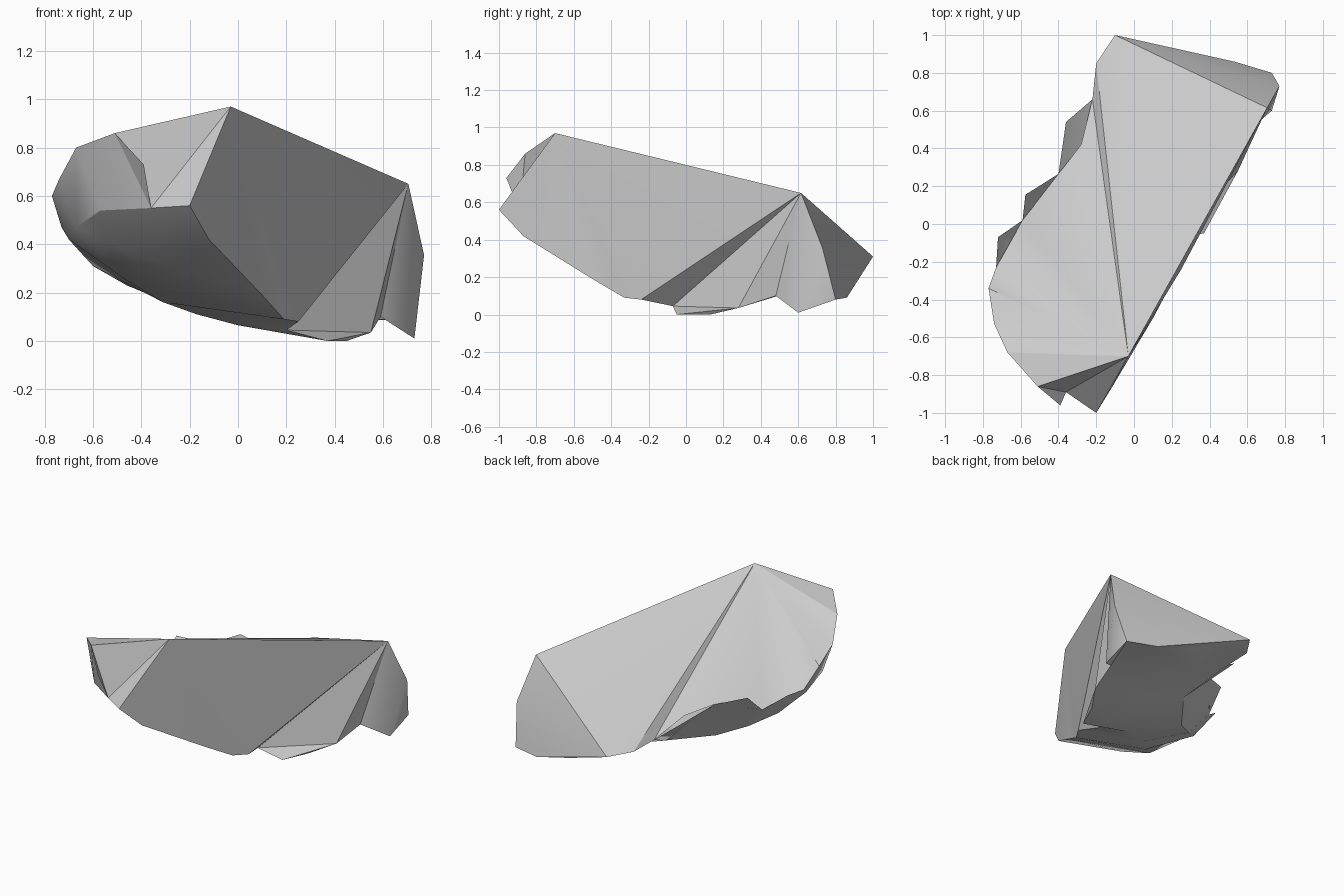
import bpy
import bmesh
from math import radians

cube = bpy.data.objects.get("Cube")
if cube:
    bpy.data.objects.remove(cube, do_unlink=True)

bm = bmesh.new()


def point(x, y, z):
    return bm.verts.new((x, y, z))


def points(rows):
    return [point(*row) for row in rows]


def face(*corners):
    """Add a face unless corners coincide or it already exists."""
    if len(set(corners)) == len(corners) and not bm.faces.get(corners):
        bm.faces.new(corners)


def fan(centre, border):
    """Triangles from one corner to every segment of a border."""
    for first, second in zip(border, border[1:]):
        face(centre, first, second)


def strip(left, right):
    """Triangulated band between two borders of any length."""
    i = j = 0
    last_left, last_right = len(left) - 1, len(right) - 1
    while i < last_left or j < last_right:
        if j == last_right or (i < last_left and
                               (i + 1) * last_right <= (j + 1) * last_left):
            face(left[i], left[i + 1], right[j])
            i += 1
        else:
            face(left[i], right[j + 1], right[j])
            j += 1


# Main corners of the broken block
peak = point(-0.03, -0.70, 0.97)
front_tip = point(-0.20, -1.0, 0.56)
shoulder = point(0.705, 0.615, 0.65)
back_tip = point(-0.10, 1.0, 0.31)
back_step = point(-0.20, 0.85, 0.317)
front_notch = point(-0.36, -0.89, 0.55)
front_tooth = point(-0.39, -0.96, 0.73)

# Rim of the rounded side, from the front towards the back
rim_front = points([(-0.51, -0.86, 0.86), (-0.67, -0.68, 0.80),
                    (-0.74, -0.53, 0.67), (-0.77, -0.34, 0.60)])
notches = points([(-0.73, -0.23, 0.47), (-0.59, 0.02, 0.39),
                  (-0.40, 0.265, 0.47), (-0.22, 0.66, 0.33)])
teeth = points([(-0.72, -0.07, 0.49), (-0.575, 0.155, 0.52),
                (-0.36, 0.54, 0.44)])
inner_dip = point(-0.28, 0.42, 0.42)
jagged_rim = [notches[0]]
for tooth, notch in zip(teeth, notches[1:]):
    jagged_rim += [tooth, notch]

# Lower edge of the flat break
break_edge = [front_tip] + points([(-0.12, -0.87, 0.42), (0.10, -0.50, 0.19),
                                   (0.19, -0.33, 0.09), (0.25, -0.24, 0.08)])
break_foot = break_edge[-1]

# Low keel beneath the shoulder
keel = points([(0.20, -0.07, 0.045), (0.37, -0.05, 0.0),
               (0.45, 0.13, 0.0), (0.55, 0.28, 0.035)])
undercut = point(0.59, 0.48, 0.10)

# Hooked back end
hook_foot = point(0.73, 0.60, 0.01)
hook_side = point(0.77, 0.73, 0.355)
hook_edge = [hook_foot] + points([(0.73, 0.80, 0.08), (0.53, 0.86, 0.09),
                                  (0.27, 0.88, 0.16)])

# Two contour rows across the rounded belly
belly_upper = [front_notch] + points([
    (-0.57, -0.74, 0.54), (-0.67, -0.52, 0.47), (-0.70, -0.30, 0.42),
    (-0.60, -0.14, 0.31), (-0.46, -0.02, 0.23), (-0.30, 0.10, 0.17),
    (-0.10, 0.36, 0.18), (0.0, 0.62, 0.23)])
belly_lower = [front_tip] + points([
    (-0.44, -0.64, 0.36), (-0.46, -0.40, 0.25), (-0.31, -0.26, 0.16),
    (-0.17, -0.14, 0.11), (0.0, -0.03, 0.065), (0.20, 0.08, 0.03),
    (0.34, 0.30, 0.05), (0.40, 0.56, 0.12)])

# Flat top and its narrow step
fan(peak, rim_front + notches[:3] + [inner_dip, notches[3], back_step,
                                     back_tip, shoulder])

# Flat break on the side, and the small front break
fan(peak, break_edge + [shoulder])
fan(peak, [rim_front[0], front_notch, front_tip])
face(rim_front[0], front_tooth, front_notch)

# Facets below the shoulder
fan(shoulder, [break_foot, keel[0], keel[3], undercut, hook_foot, hook_side,
               back_tip])
fan(keel[3], keel[:3])

# Back facets
face(hook_side, hook_edge[0], hook_edge[1])
fan(back_tip, [hook_side] + hook_edge[1:] + [back_step])

# Rounded belly and undercut below the hook
strip([front_tooth] + rim_front + jagged_rim, belly_upper)
strip(belly_upper, belly_lower)
strip(belly_lower, break_edge + keel + [undercut])
strip(hook_edge + [back_step],
      [undercut, belly_lower[-1], belly_upper[-1], notches[-1]])

bmesh.ops.recalc_face_normals(bm, faces=bm.faces[:])
# Make sure the flat top points upward
top_face = max(bm.faces, key=lambda f: f.calc_area() * abs(f.normal.z))
if top_face.normal.z < 0:
    bmesh.ops.reverse_faces(bm, faces=bm.faces[:])

mesh = bpy.data.meshes.new("rock_shard")
bm.to_mesh(mesh)
bm.free()
shard = bpy.data.objects.new("rock_shard", mesh)
bpy.context.collection.objects.link(shard)

# Plain stone colour
stone = bpy.data.materials.new("light grey stone")
stone.use_nodes = True
colour = (0.6, 0.6, 0.6, 1)
stone.diffuse_color = colour
stone.node_tree.nodes["Principled BSDF"].inputs["Base Color"].default_value = colour
mesh.materials.append(stone)

# Rounded belly is smooth, breaks stay sharp
bpy.ops.object.select_all(action="DESELECT")
shard.select_set(True)
bpy.context.view_layer.objects.active = shard
bpy.ops.object.shade_smooth_by_angle(angle=radians(30))
